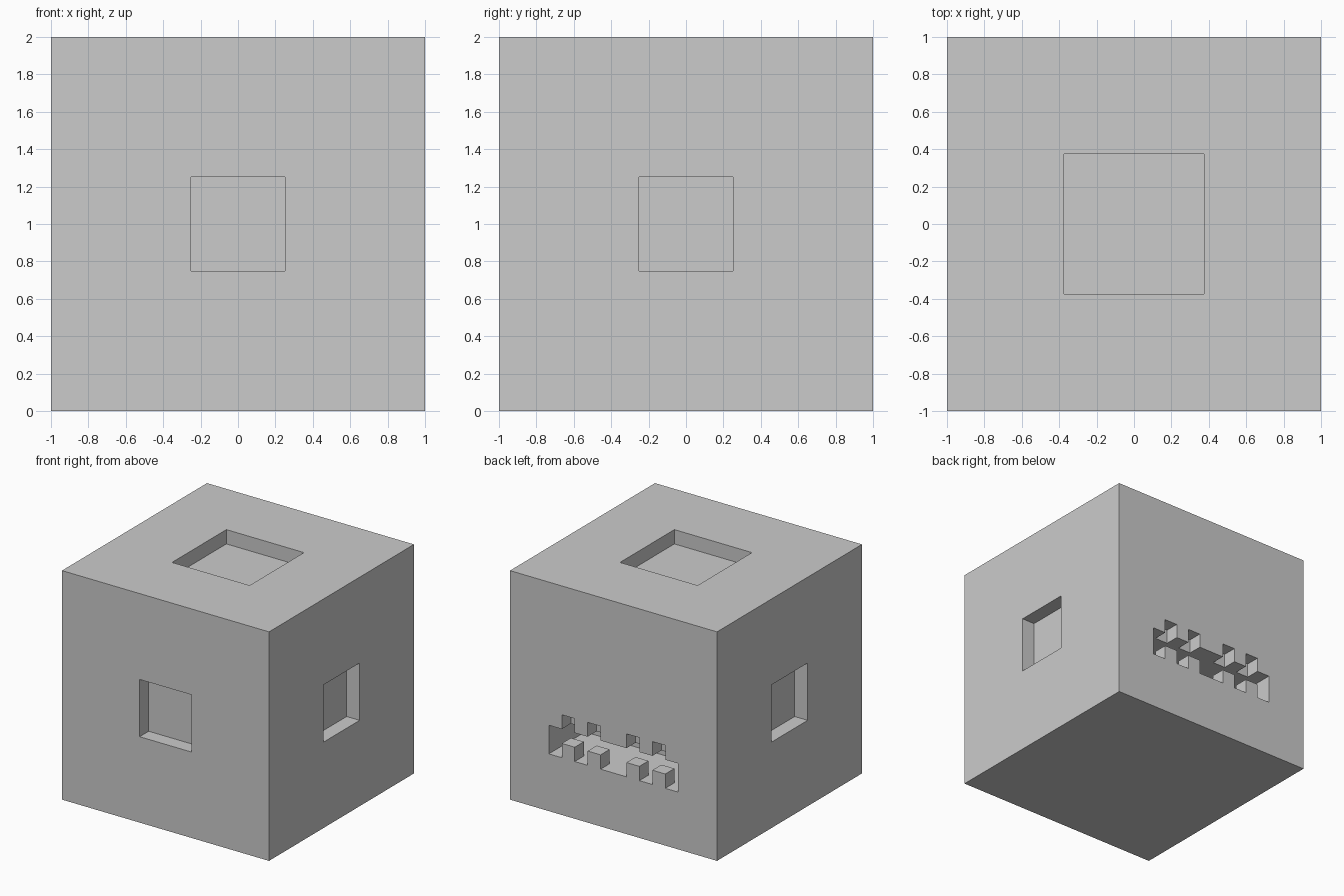
import bpy, bmesh
from mathutils import Vector

if "Cube" in bpy.data.objects:
    bpy.data.objects.remove(bpy.data.objects["Cube"])

DEPTH = 0.125      # shallow recess depth
CAVITY_BACK = 0.5  # y of the mouth cavity's rear wall
OVER = 0.1         # cutter overshoot outside the block


def add_mesh(name, bm):
    bmesh.ops.recalc_face_normals(bm, faces=bm.faces)
    mesh = bpy.data.meshes.new(name)
    bm.to_mesh(mesh)
    bm.free()
    obj = bpy.data.objects.new(name, mesh)
    bpy.context.collection.objects.link(obj)
    return obj


def box(name, lo, hi):
    lo, hi = Vector(lo), Vector(hi)
    bm = bmesh.new()
    bmesh.ops.create_cube(bm, size=1)
    bmesh.ops.scale(bm, vec=hi - lo, verts=bm.verts)
    bmesh.ops.translate(bm, vec=(lo + hi) / 2, verts=bm.verts)
    return add_mesh(name, bm)


def prism(name, profile, y0, y1):
    bm = bmesh.new()
    face = bm.faces.new([bm.verts.new((x, y0, z)) for x, z in profile])
    new = bmesh.ops.extrude_face_region(bm, geom=[face])["geom"]
    bmesh.ops.translate(bm, vec=(0, y1 - y0, 0),
                        verts=[v for v in new if isinstance(v, bmesh.types.BMVert)])
    return add_mesh(name, bm)


def cut(target, cutter):
    cutter.hide_render = True
    mod = target.modifiers.new("cut", 'BOOLEAN')
    mod.operation, mod.solver, mod.object = 'DIFFERENCE', 'EXACT', cutter
    bpy.context.view_layer.objects.active = target
    bpy.ops.object.modifier_apply(modifier=mod.name)
    bpy.data.objects.remove(cutter)


# Solid block
block = box("block", (-1, -1, 0), (1, 1, 2))

# Square recesses: top, front, left and right
inner, outer, h = 1 - DEPTH, 1 + OVER, 0.25
cut(block, box("top_recess", (-0.375, -0.375, 2 - DEPTH), (0.375, 0.375, 2 + OVER)))
cut(block, box("front_recess", (-h, -outer, 1 - h), (h, -inner, 1 + h)))
cut(block, box("right_recess", (inner, -h, 1 - h), (outer, h, 1 + h)))
cut(block, box("left_recess", (-outer, -h, 1 - h), (-inner, h, 1 + h)))

# Toothed opening in the back: notches above, matching teeth below
def edge(low, high):
    pts = [(-0.625, low)]
    for x in (-0.5, -0.25, 0.125, 0.375):
        pts += [(x, low), (x, high), (x + 0.125, high), (x + 0.125, low)]
    return pts + [(0.625, low)]

cut(block, prism("toothed_opening", edge(0.5, 0.625) + edge(0.75, 0.875)[::-1], inner, outer))

# Deep cavity behind the teeth
cut(block, box("cavity", (-0.625, CAVITY_BACK, 0.5), (0.625, inner, 0.75)))
